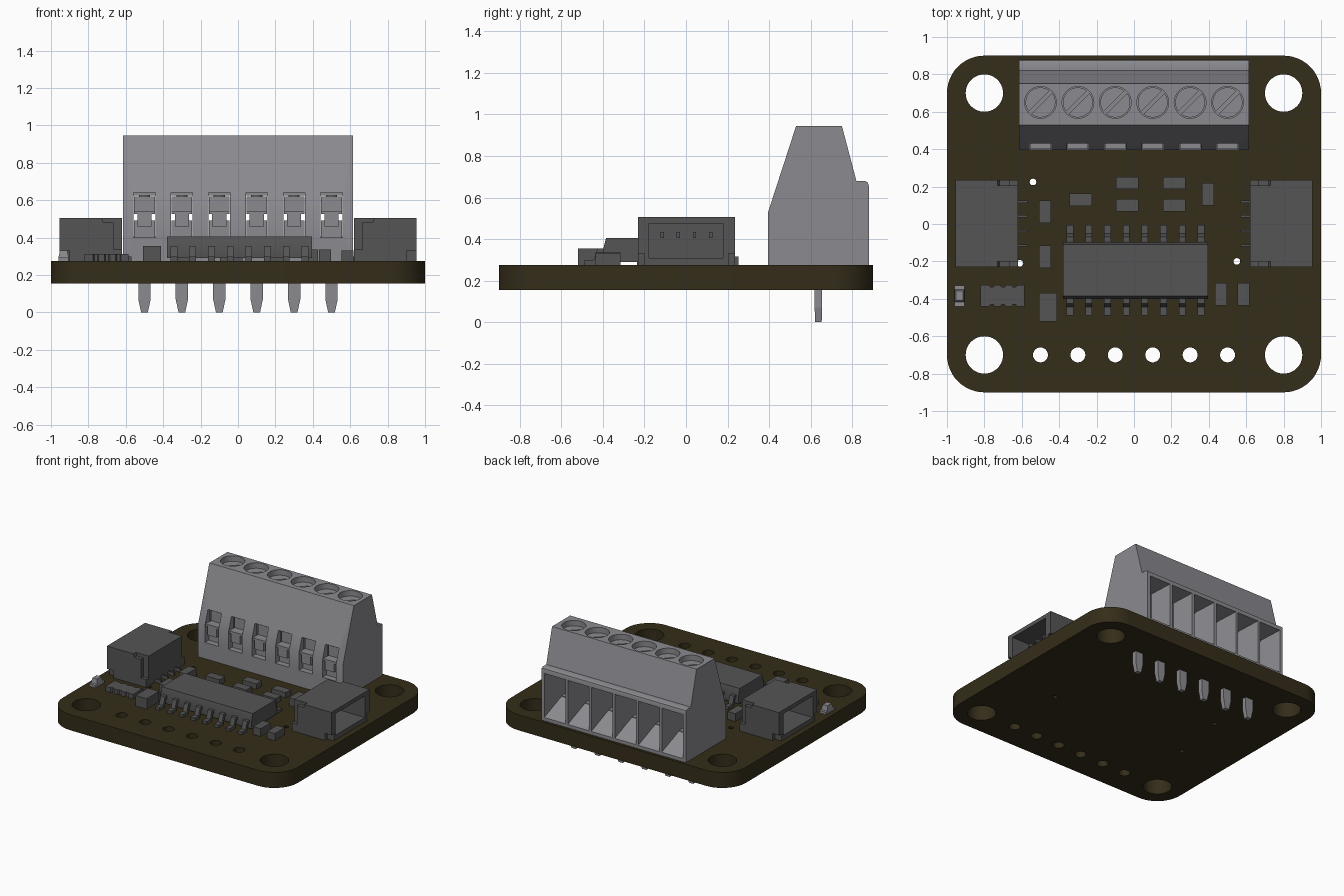
import bpy, bmesh
from math import sin, cos, pi, radians

if "Cube" in bpy.data.objects:
    bpy.data.objects.remove(bpy.data.objects["Cube"])

TOP = 0.275                                   # top face of the board
XS = [-0.5 + 0.2 * i for i in range(6)]       # six-way pitch


def material(name, rgb):
    m = bpy.data.materials.new(name)
    m.diffuse_color = (*rgb, 1)
    m.use_nodes = True
    m.node_tree.nodes["Principled BSDF"].inputs["Base Color"].default_value = m.diffuse_color
    return m


BROWN = material("board_brown", (0.035, 0.026, 0.010))
DARK = material("dark_plastic", (0.09, 0.09, 0.09))
GREY = material("grey_plastic", (0.26, 0.26, 0.28))


def loft(bm, a, b):
    """Closed solid between two rings of equal length."""
    va, vb = [bm.verts.new(p) for p in a], [bm.verts.new(p) for p in b]
    n = len(a)
    faces = [bm.faces.new(va), bm.faces.new(vb[::-1])]
    faces += [bm.faces.new((va[i], vb[i], vb[(i + 1) % n], va[(i + 1) % n])) for i in range(n)]
    bmesh.ops.recalc_face_normals(bm, faces=faces)


def prism(bm, pts, axis, lo, hi):
    """Extrude a 2D outline (remaining two axes in order) along an axis."""
    def put(p, d):
        return {"x": (d, p[0], p[1]), "y": (p[0], d, p[1]), "z": (p[0], p[1], d)}[axis]
    loft(bm, [put(p, lo) for p in pts], [put(p, hi) for p in pts])


def rect(x0, x1, y0, y1):
    return [(x0, y0), (x1, y0), (x1, y1), (x0, y1)]


def box(bm, x0, x1, y0, y1, z0, z1):
    prism(bm, rect(x0, x1, y0, y1), "z", z0, z1)


def arc(x, y, r, a0=0, a1=360, n=32, closed=True):
    k = n if closed else n - 1
    return [(x + r * cos(radians(a0 + (a1 - a0) * i / k)),
             y + r * sin(radians(a0 + (a1 - a0) * i / k))) for i in range(n)]


def smooth(ob):
    bpy.ops.object.select_all(action="DESELECT")
    ob.select_set(True)
    bpy.context.view_layer.objects.active = ob
    bpy.ops.object.shade_smooth_by_angle(angle=radians(30))


def finish(bm, name, mat=None, cutters=()):
    """Make an object from bm, subtract each cutter bmesh, shade it."""
    me = bpy.data.meshes.new(name)
    bm.to_mesh(me)
    bm.free()
    ob = bpy.data.objects.new(name, me)
    bpy.context.collection.objects.link(ob)
    tools = []
    for i, c in enumerate(cutters):
        t = finish(c, f"{name}_cutter_{i}")
        t.hide_render = True
        m = ob.modifiers.new("cut", "BOOLEAN")
        m.operation, m.solver, m.object = "DIFFERENCE", "EXACT", t
        tools.append(t)
    if tools:
        bpy.context.view_layer.update()
        ob_eval = ob.evaluated_get(bpy.context.evaluated_depsgraph_get())
        new = bpy.data.meshes.new_from_object(ob_eval)
        ob.modifiers.clear()
        ob.data = new
        for t in tools:
            bpy.data.objects.remove(t)
    if mat:
        ob.data.materials.clear()
        ob.data.materials.append(mat)
    smooth(ob)
    return ob


# Circuit board: filled outline with mounting, header and via holes
outline = []
for cx, cy, a in ((0.8, 0.7, 0), (-0.8, 0.7, 90), (-0.8, -0.7, 180), (0.8, -0.7, 270)):
    outline += arc(cx, cy, 0.2, a, a + 90, 13, False)
loops = [outline]
loops += [arc(x, y, 0.1, n=40) for x in (-0.8, 0.8) for y in (-0.7, 0.7)]
loops += [arc(x, -0.7, 0.04, n=24) for x in XS]
vias = [(-0.54, 0.225), (-0.61, -0.21), (0.55, -0.2)]
loops += [arc(x, y, 0.018, n=12) for x, y in vias]
cu = bpy.data.curves.new("board_outline", "CURVE")
cu.dimensions, cu.fill_mode, cu.extrude = "2D", "BOTH", 0.06
for pts in loops:
    sp = cu.splines.new("POLY")
    sp.points.add(len(pts) - 1)
    for p, (x, y) in zip(sp.points, pts):
        p.co = (x, y, 0, 1)
    sp.use_cyclic_u = True
tmp = bpy.data.objects.new("board_outline", cu)
bpy.context.collection.objects.link(tmp)
bpy.context.view_layer.update()
me = bpy.data.meshes.new_from_object(tmp.evaluated_get(bpy.context.evaluated_depsgraph_get()))
bpy.data.objects.remove(tmp)
bm = bmesh.new()
bm.from_mesh(me)
bmesh.ops.remove_doubles(bm, verts=bm.verts, dist=1e-4)
bmesh.ops.translate(bm, verts=bm.verts, vec=(0, 0, TOP - 0.06))
bmesh.ops.recalc_face_normals(bm, faces=bm.faces)
finish(bm, "circuit_board", BROWN)

# Terminal block housing with screw wells, wire funnels and front windows
body, wells, inner, windows = (bmesh.new() for _ in range(4))
prism(body, [(0.395, TOP), (0.395, 0.53), (0.53, 0.945), (0.75, 0.945), (0.82, 0.68),
             (0.86, 0.68), (0.875, 0.673), (0.88, 0.655), (0.88, TOP)], "x", -0.615, 0.615)
for x in XS:
    prism(wells, arc(x, 0.65, 0.085), "z", 0.875, 1.0)
    loft(wells, [(x + s * 0.092, 0.90, z) for s, z in ((-1, 0.29), (1, 0.29), (1, 0.64), (-1, 0.64))],
         [(x + s * 0.07, 0.70, z) for s, z in ((-1, 0.40), (1, 0.40), (1, 0.63), (-1, 0.63))])
    box(inner, x - 0.069, x + 0.069, 0.455, 0.72, 0.405, 0.625)
    box(windows, x - 0.058, x + 0.058, 0.38, 0.48, 0.40, 0.64)
finish(body, "terminal_block", GREY, (wells, inner, windows))

# Slotted screws, wire clamps and solder pins of the terminal block
screws, clamps, pins = (bmesh.new() for _ in range(3))
for x in XS:
    for a in (-128, 52):
        prism(screws, arc(x, 0.65, 0.08, a, a + 166, 18, False), "z", 0.87, 0.905)
    prism(screws, arc(x, 0.65, 0.03, n=16), "z", 0.56, 0.64)
    box(clamps, x - 0.055, x + 0.055, 0.465, 0.48, 0.53, 0.62)
    box(clamps, x - 0.055, x + 0.055, 0.40, 0.48, 0.525, 0.542)
    box(clamps, x - 0.038, x + 0.038, 0.40, 0.42, 0.46, 0.53)
    box(clamps, x - 0.055, x + 0.055, 0.44, 0.455, 0.395, 0.49)
    rings = [[(x + sx * w, 0.637 + sy * d, z) for sx, sy in ((-1, -1), (1, -1), (1, 1), (-1, 1))]
             for w, d, z in ((0.033, 0.018, 0.29), (0.033, 0.018, 0.07), (0.018, 0.016, 0.0))]
    loft(pins, rings[0], rings[1])
    loft(pins, rings[1], rings[2])
finish(screws, "terminal_screws", GREY)
finish(clamps, "wire_clamps", GREY)
finish(pins, "terminal_pins", GREY)

# Side sockets, opening outwards, with contacts and board feet
for s, side in ((-1, "left"), (1, "right")):
    shell, cavity, notches, contacts = (bmesh.new() for _ in range(4))
    box(shell, s * 0.62, s * 0.955, -0.23, 0.235, TOP - 0.005, 0.505)
    box(cavity, s * 0.68, s * 1.0, -0.178, 0.178, 0.31, 0.475)
    step = [(0.60, 0.335), (0.665, 0.335), (0.665, 0.48), (0.72, 0.48), (0.735, 0.52), (0.60, 0.52)]
    foot = rect(0.90, 0.97, 0.26, 0.33)
    for lo, hi in ((-0.25, -0.2), (0.205, 0.25)):
        for shape in (step, foot):
            prism(notches, [(s * x, z) for x, z in shape], "y", lo, hi)
    for y in (-0.115, -0.037, 0.041, 0.119):
        box(contacts, s * 0.66, s * 0.86, y - 0.008, y + 0.008, 0.405, 0.435)
        box(contacts, s * 0.57, s * 0.64, y - 0.006, y + 0.006, TOP, 0.30)
    finish(shell, f"{side}_socket", DARK, (cavity, notches))
    finish(contacts, f"{side}_socket_contacts", DARK)

# Chip body and gull-wing legs
bm = bmesh.new()
prism(bm, [(-0.395, 0.29), (-0.4, 0.345), (-0.385, 0.405), (-0.11, 0.405),
           (-0.095, 0.345), (-0.1, 0.29)], "x", -0.38, 0.395)
finish(bm, "chip_body", DARK)
leg = [(-0.38, 0.355), (-0.425, 0.355), (-0.445, 0.298), (-0.49, 0.298),
       (-0.49, 0.276), (-0.43, 0.276), (-0.41, 0.333), (-0.38, 0.333)]
bm = bmesh.new()
for i in range(8):
    x = -0.342 + 0.1 * i
    prism(bm, leg, "x", x - 0.018, x + 0.018)
    prism(bm, [(-0.495 - y, z) for y, z in leg], "x", x - 0.018, x + 0.018)
finish(bm, "chip_legs", DARK)

# Small surface-mount parts: centre, size, height
bm = bmesh.new()
for x, y, sx, sy, h in ((-0.035, 0.22, 0.12, 0.065, 0.04), (0.215, 0.22, 0.12, 0.065, 0.04),
                        (-0.035, 0.10, 0.12, 0.065, 0.04), (0.215, 0.10, 0.12, 0.065, 0.04),
                        (-0.285, 0.13, 0.12, 0.065, 0.04), (0.395, 0.16, 0.065, 0.12, 0.06),
                        (-0.475, 0.065, 0.065, 0.12, 0.06), (-0.475, -0.175, 0.065, 0.12, 0.06),
                        (-0.46, -0.445, 0.095, 0.15, 0.08), (0.465, -0.375, 0.065, 0.12, 0.06),
                        (0.585, -0.375, 0.065, 0.12, 0.055)):
    box(bm, x - sx / 2, x + sx / 2, y - sy / 2, y + sy / 2, TOP, TOP + h)
finish(bm, "small_components", DARK)

# Resistor pack with scalloped long edges
edge = [(-0.82, -0.327)]
for x in (-0.76, -0.70, -0.64):
    edge += [(x - 0.015, -0.327), (x - 0.008, -0.337), (x + 0.008, -0.337), (x + 0.015, -0.327)]
edge.append((-0.585, -0.327))
bm = bmesh.new()
prism(bm, edge + [(x, -0.768 - y) for x, y in edge[::-1]], "z", TOP, 0.312)
finish(bm, "resistor_pack", DARK)

# Indicator lamp: base with tapered lens
bm = bmesh.new()
box(bm, -0.96, -0.905, -0.44, -0.328, TOP, 0.293)
lens = [[(x, y, z) for x, y in rect(-0.96 + d, -0.905 - d, -0.418 + d, -0.35 - d)]
        for d, z in ((0.0, 0.293), (0.008, 0.33))]
loft(bm, *lens)
finish(bm, "indicator_lamp", GREY)
